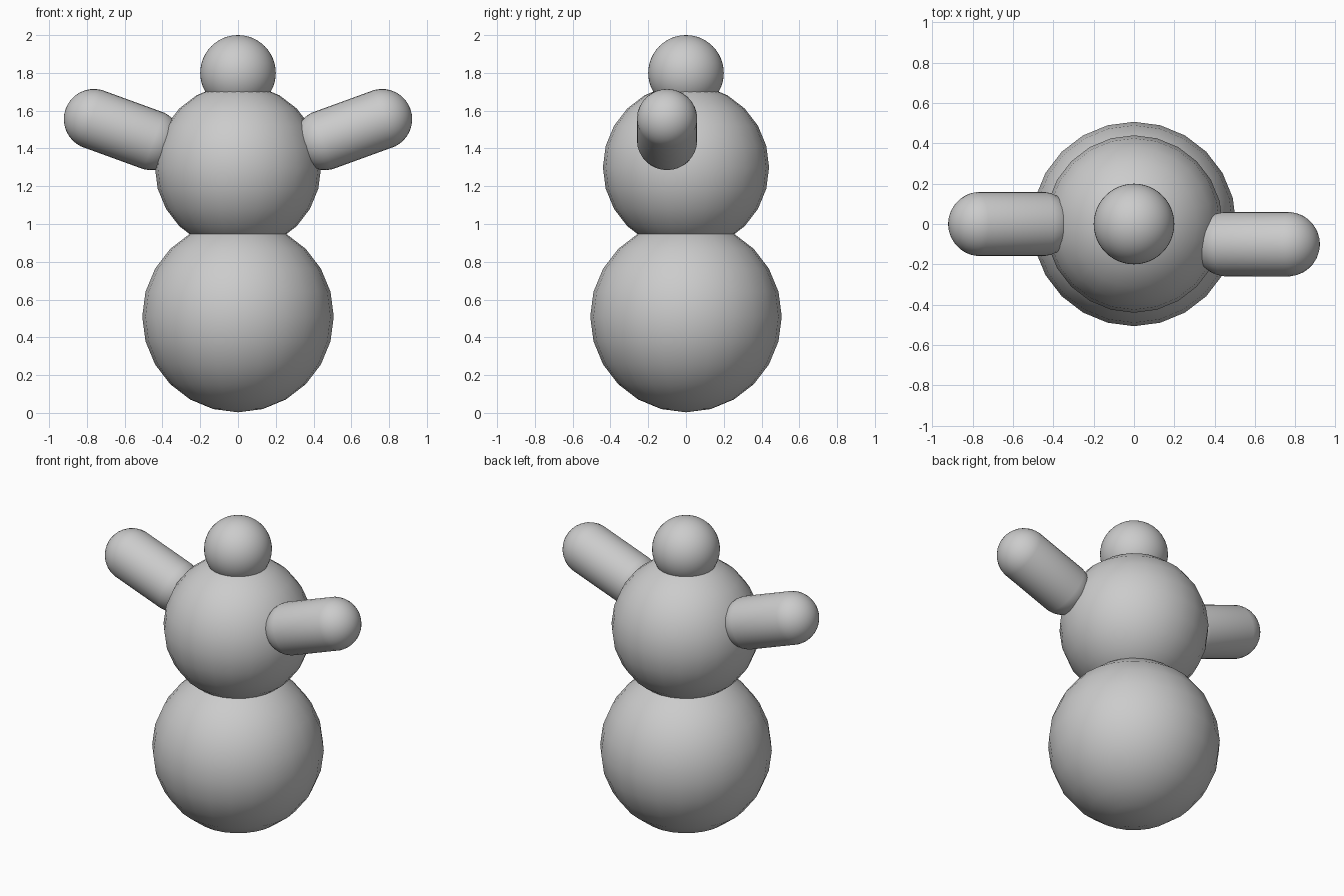
import bpy
import bmesh
from math import radians
from mathutils import Matrix, Vector

cube = bpy.data.objects.get("Cube")
if cube:
    bpy.data.objects.remove(cube, do_unlink=True)

# Single matte grey for the whole figure
GREY = (0.6, 0.6, 0.6, 1.0)
grey = bpy.data.materials.new("plain grey")
grey.use_nodes = True
grey.diffuse_color = GREY
bsdf = next(n for n in grey.node_tree.nodes if n.type == "BSDF_PRINCIPLED")
bsdf.inputs["Base Color"].default_value = GREY


def add_part(name, bm, location):
    for face in bm.faces:
        face.smooth = True
    mesh = bpy.data.meshes.new(name)
    bm.to_mesh(mesh)
    bm.free()
    mesh.materials.append(grey)
    obj = bpy.data.objects.new(name, mesh)
    obj.location = location
    bpy.context.collection.objects.link(obj)


def ball(name, radius, z, segments):
    bm = bmesh.new()
    bmesh.ops.create_uvsphere(bm, u_segments=segments,
                              v_segments=segments // 2, radius=radius)
    add_part(name, bm, (0, 0, z))


def capsule(name, radius, length, tilt, location):
    """Rounded rod; length is the distance between its cap centres."""
    bm = bmesh.new()
    # An odd ring count leaves a middle band that stretches into the straight side
    bmesh.ops.create_uvsphere(bm, u_segments=32, v_segments=17, radius=radius)
    for vert in bm.verts:
        vert.co.z += length / 2 if vert.co.z > 0 else -length / 2
    bmesh.ops.transform(bm, matrix=Matrix.Rotation(tilt, 4, "Y"), verts=bm.verts)
    add_part(name, bm, location)


# Stacked body balls
ball("lower_body", 0.507, 0.51, 24)
ball("upper_body", 0.44, 1.30, 24)
ball("head", 0.20, 1.80, 48)

# Raised arms; the left one sits slightly further forward
for name, side, y in (("left_arm", 1, -0.10), ("right_arm", -1, 0.0)):
    inner = Vector((side * 0.46, y, 1.445))
    outer = Vector((side * 0.762, y, 1.555))
    capsule(name, 0.16, (outer - inner).length, side * radians(70),
            (inner + outer) / 2)
